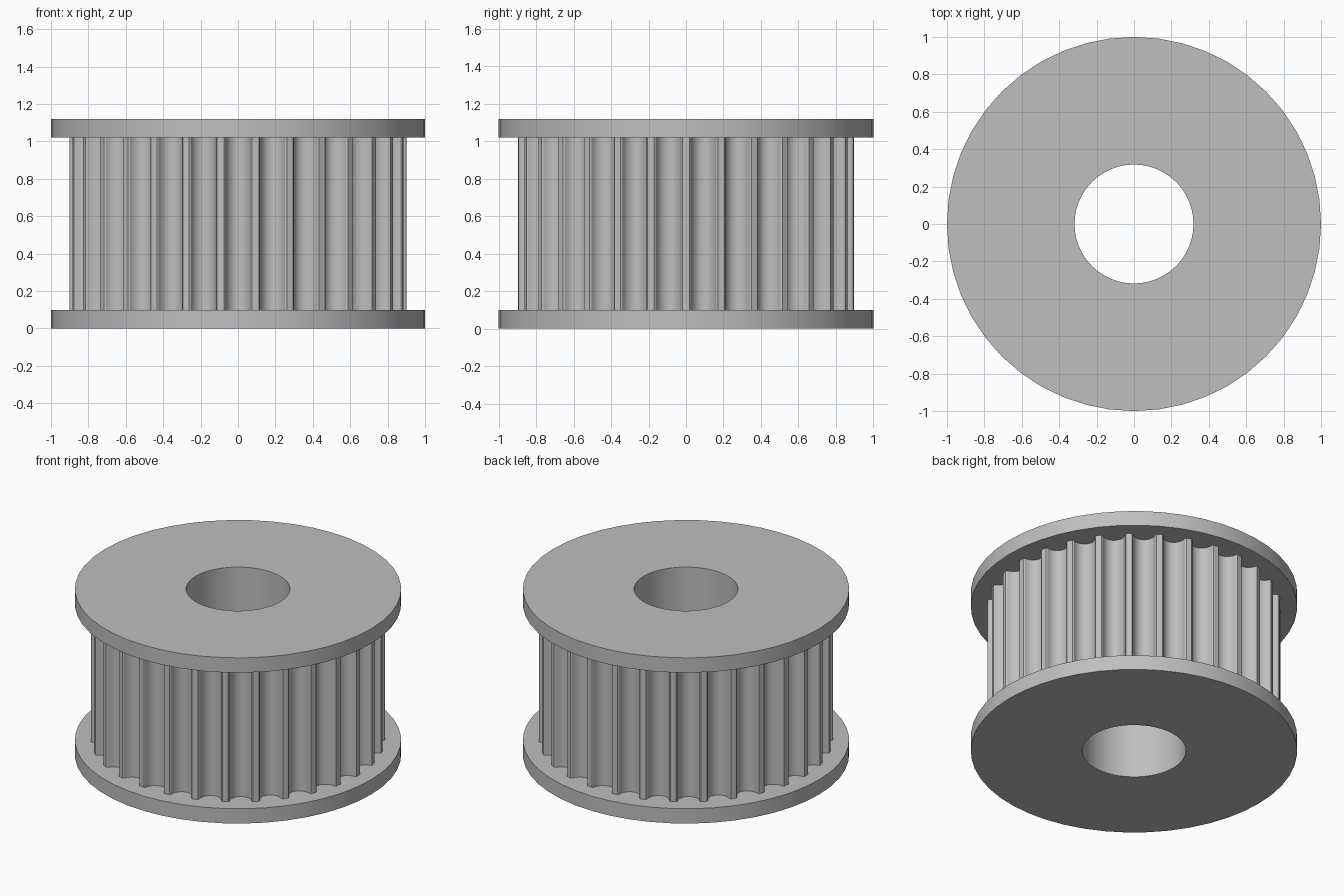
import bpy, bmesh
from math import cos, sin, pi, radians

TEETH = 30
SEGMENTS = 48
FLANGE_R, BORE_R, TOOTH_R = 1.0, 0.318, 0.9
HEIGHT, FLANGE_H = 1.12, 0.1

cube = bpy.data.objects.get("Cube")
if cube:
    bpy.data.objects.remove(cube, do_unlink=True)

# Single metal colour
metal = bpy.data.materials.new("grey metal")
metal.use_nodes = True
grey = (0.52, 0.52, 0.52, 1)
metal.diffuse_color = grey
metal.node_tree.nodes["Principled BSDF"].inputs["Base Color"].default_value = grey


def circle(radius):
    return [(radius * cos(2 * pi * i / SEGMENTS), radius * sin(2 * pi * i / SEGMENTS))
            for i in range(SEGMENTS)]


def toothed_outline():
    """Narrow lands with softened corners, separated by round grooves."""
    land, corner = radians(1.15), radians(1.6)
    half_groove = pi / TEETH - corner
    depth, steps = 0.07, 12
    tooth = [(-land, TOOTH_R), (land, TOOTH_R)]
    for i in range(steps + 1):
        t = pi * i / steps
        tooth.append((pi / TEETH - half_groove * cos(t),
                      TOOTH_R - 0.008 - depth * sin(t)))
    return [(r * cos(a + k * 2 * pi / TEETH), r * sin(a + k * 2 * pi / TEETH))
            for k in range(TEETH) for a, r in tooth]


def add_wall(bm, outline, z0, z1, inward=False):
    """Extrude a closed outline into a wall; return its bottom and top loops."""
    low, high = ([bm.verts.new((x, y, z)) for x, y in outline] for z in (z0, z1))
    n = len(outline)
    for i in range(n):
        j = (i + 1) % n
        quad = [low[i], low[j], high[j], high[i]]
        bm.faces.new(quad[::-1] if inward else quad)
    return low, high


def finish(bm, name):
    mesh = bpy.data.meshes.new(name)
    bm.to_mesh(mesh)
    bm.free()
    mesh.materials.append(metal)
    obj = bpy.data.objects.new(name, mesh)
    bpy.context.collection.objects.link(obj)
    bpy.ops.object.select_all(action='DESELECT')
    obj.select_set(True)
    bpy.context.view_layer.objects.active = obj
    bpy.ops.object.shade_smooth_by_angle(angle=radians(30))


# Flanges: flat discs with a central bore
for name, z in (("lower_flange", 0), ("upper_flange", HEIGHT - FLANGE_H)):
    bm = bmesh.new()
    rim = add_wall(bm, circle(FLANGE_R), z, z + FLANGE_H)
    bore = add_wall(bm, circle(BORE_R), z, z + FLANGE_H, inward=True)
    for i in range(SEGMENTS):
        j = (i + 1) % SEGMENTS
        bm.faces.new((rim[1][i], rim[1][j], bore[1][j], bore[1][i]))
        bm.faces.new((rim[0][j], rim[0][i], bore[0][i], bore[0][j]))
    finish(bm, name)

# Toothed drum and bore lining, closed off by the flanges
for name, outline, inward in (("toothed_drum", toothed_outline(), False),
                              ("bore_lining", circle(BORE_R), True)):
    bm = bmesh.new()
    add_wall(bm, outline, FLANGE_H, HEIGHT - FLANGE_H, inward)
    finish(bm, name)
